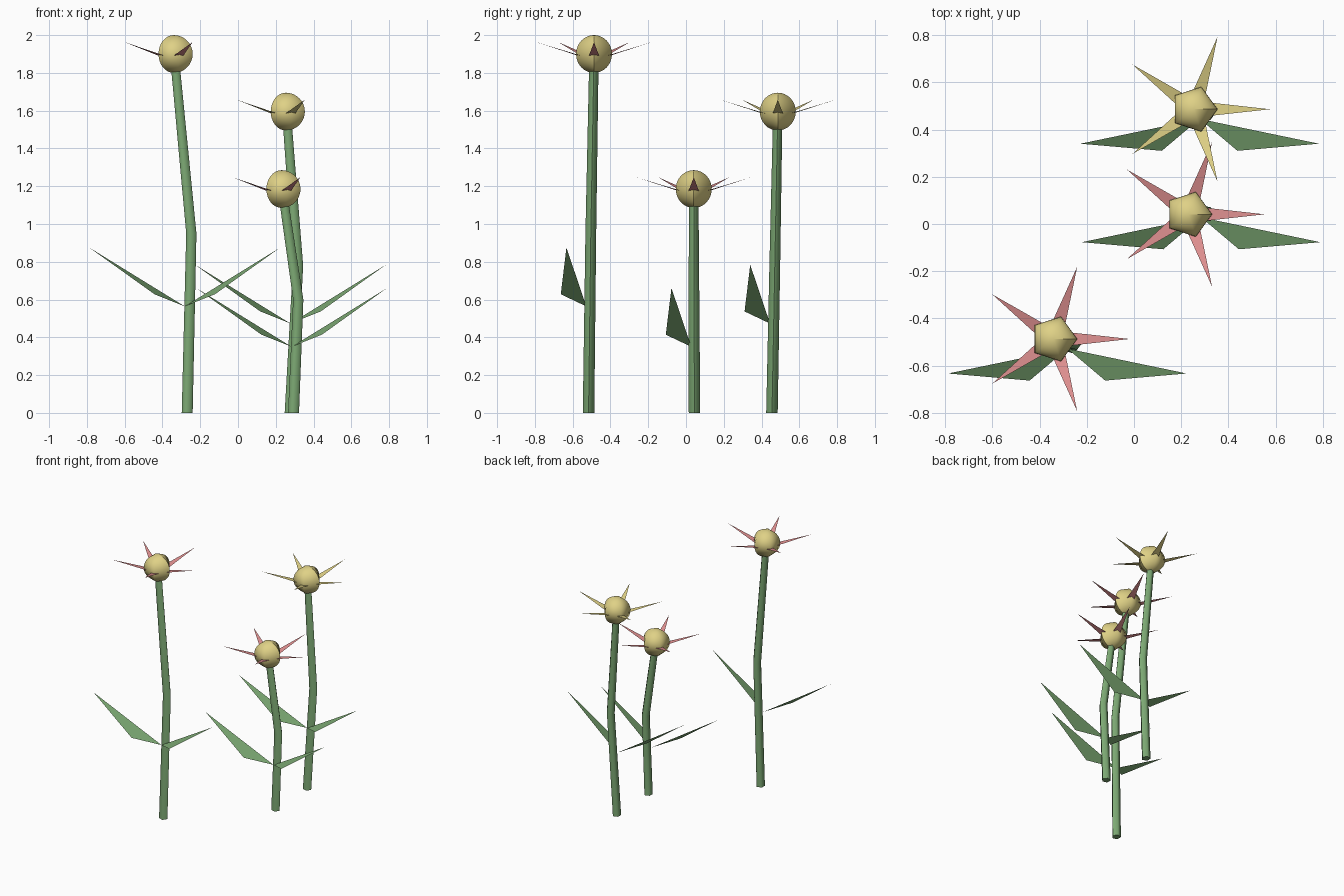
import bpy, bmesh, math
from mathutils import Vector

cube = bpy.data.objects.get("Cube")
if cube:
    bpy.data.objects.remove(cube, do_unlink=True)


def material(name, rgb):
    m = bpy.data.materials.new(name)
    m.use_nodes = True
    m.diffuse_color = (*rgb, 1)
    m.node_tree.nodes["Principled BSDF"].inputs["Base Color"].default_value = (*rgb, 1)
    return m


GREEN = material("stem green", (0.205, 0.4, 0.175))
YELLOW = material("pollen yellow", (0.74, 0.64, 0.24))
PINK = material("petal pink", (0.74, 0.28, 0.28))


def finish(name, bm, mat):
    mesh = bpy.data.meshes.new(name)
    bm.to_mesh(mesh)
    bm.free()
    mesh.materials.append(mat)
    ob = bpy.data.objects.new(name, mesh)
    bpy.context.collection.objects.link(ob)


def upward_face(bm, points):
    f = bm.faces.new([bm.verts.new(p) for p in points])
    f.normal_update()
    if f.normal.z < 0:
        f.normal_flip()


def stem(name, points, radii, sides=5):
    # Bent five-sided stalk, smooth around, with one sharp seam facing +x
    bm = bmesh.new()
    rings = []
    for (x, y, z), r in zip(points, radii):
        angles = [math.tau * i / sides for i in range(sides)]
        rings.append([bm.verts.new((x + r * math.cos(a), y + r * math.sin(a), z))
                      for a in angles])
    for low, high in zip(rings, rings[1:]):
        for i in range(sides):
            j = (i + 1) % sides
            bm.faces.new((low[i], low[j], high[j], high[i])).smooth = True
        bm.edges.get((low[0], high[0])).smooth = False
    for cap in (rings[0][::-1], rings[-1]):
        for e in bm.faces.new(cap).edges:
            e.smooth = False
    finish(name, bm, GREEN)


def head(name, centre):
    # Five-sided smooth ball with a corner above each petal and a seam facing +x
    bm = bmesh.new()
    bmesh.ops.create_uvsphere(bm, u_segments=5, v_segments=16, radius=0.1)
    corner = max((v.co for v in bm.verts), key=lambda c: c.xy.length)
    turn = -math.atan2(corner.y, corner.x)
    for v in bm.verts:
        x, y, z = v.co
        v.co = Vector((x * math.cos(turn) - y * math.sin(turn),
                       x * math.sin(turn) + y * math.cos(turn), z))
    for f in bm.faces:
        f.smooth = True
    for e in bm.edges:
        on_seam = all(abs(v.co.y) < 0.001 and v.co.x > -0.001 for v in e.verts)
        e.smooth = not on_seam
    bmesh.ops.translate(bm, verts=bm.verts, vec=centre)
    finish(name, bm, YELLOW)


def petals(name, centre, mat):
    # Five thin pointed petals rising outwards
    bm = bmesh.new()
    for i in range(5):
        a = math.tau * i / 5
        out = Vector((math.cos(a), math.sin(a), 0))
        side = Vector((-out.y, out.x, 0)) * 0.029
        base = centre + out * 0.06 + Vector((0, 0, -0.015))
        tip = centre + out * 0.322 + Vector((0, 0, 0.063))
        upward_face(bm, (base - side, tip, base + side))
    finish(name, bm, mat)


def leaf(name, root, s):
    # Flat triangular leaf sweeping sideways and forwards
    bm = bmesh.new()
    root = Vector(root)
    upward_face(bm, (root, root + Vector((s * 0.16, -0.135, 0.064)),
                     root + Vector((s * 0.505, -0.105, 0.311))))
    finish(name, bm, GREEN)


# name, stem base, stem bend, head centre, leaf root, petal colour
FLOWERS = [
    ("tall", (-0.272, -0.516, 0), (-0.25, -0.504, 0.95),
     (-0.34, -0.487, 1.9), (-0.282, -0.528, 0.564), PINK),
    ("short", (0.291, 0.045, 0), (0.316, 0.042, 0.6),
     (0.231, 0.041, 1.185), (0.284, 0.028, 0.35), PINK),
    ("middle", (0.273, 0.455, 0), (0.315, 0.47, 0.78),
     (0.254, 0.486, 1.595), (0.278, 0.445, 0.473), YELLOW),
]
for name, base, bend, centre, root, colour in FLOWERS:
    centre = Vector(centre)
    stem(name + "_stem", (base, bend, centre), (0.032, 0.03, 0.026))
    head(name + "_head", centre)
    petals(name + "_petals", centre, colour)
    leaf(name + "_left_leaf", root, 1)
    leaf(name + "_right_leaf", root, -1)
